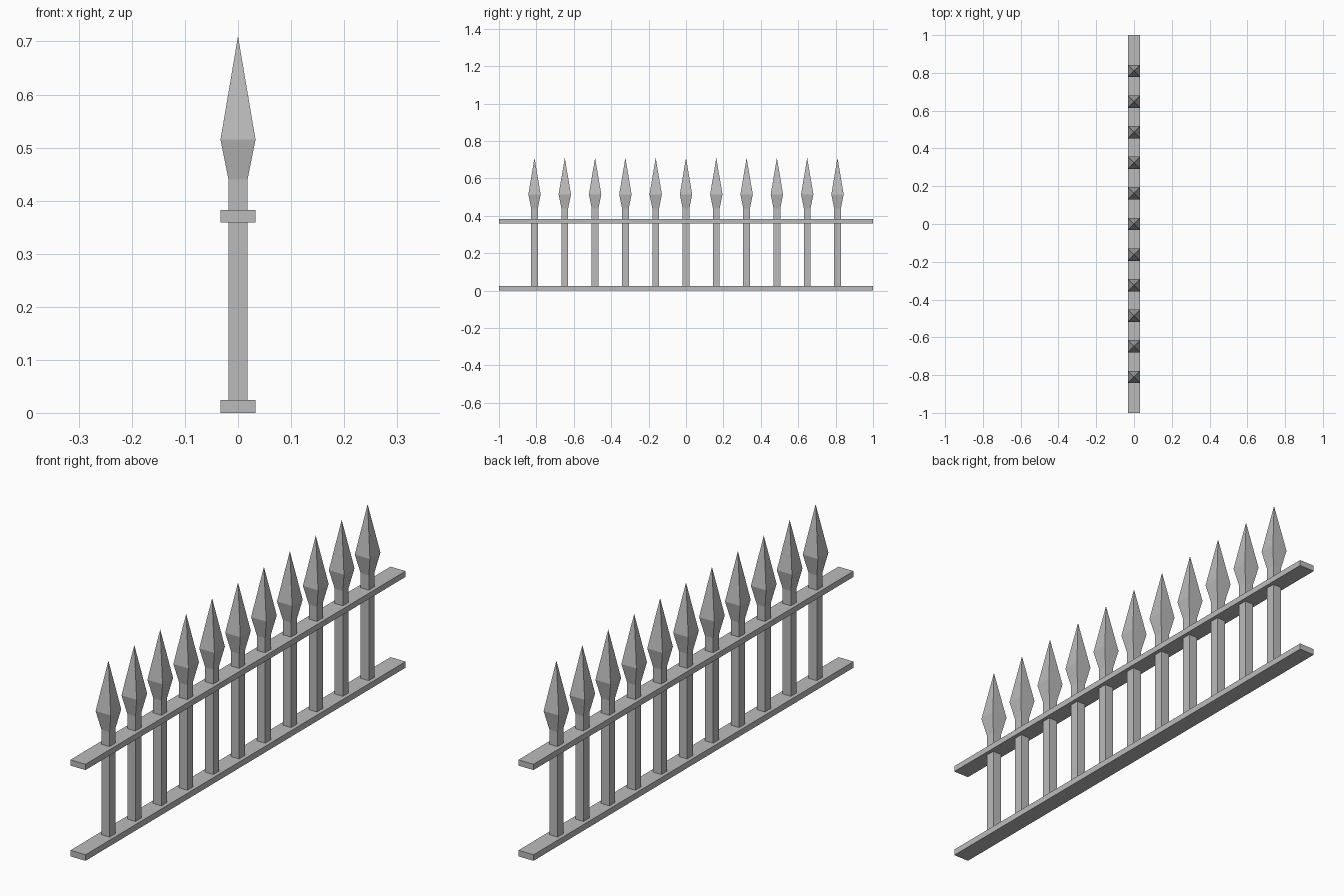
import bpy
import bmesh

cube = bpy.data.objects.get("Cube")
if cube:
    bpy.data.objects.remove(cube, do_unlink=True)

# Single iron grey
iron = bpy.data.materials.new("iron grey")
iron.use_nodes = True
GREY = (0.5, 0.5, 0.5, 1)
iron.diffuse_color = GREY
iron.node_tree.nodes["Principled BSDF"].inputs["Base Color"].default_value = GREY


def square_loft(name, profile, y=0.0, half_length=None):
    """Stack square (or long) rings of (half width, z); a zero width makes a tip."""
    bm = bmesh.new()
    rings = []
    for w, z in profile:
        ly = half_length or w
        if w == 0:
            rings.append([bm.verts.new((0, 0, z))])
        else:
            rings.append([bm.verts.new((sx * w, sy * ly, z))
                          for sx, sy in ((-1, -1), (1, -1), (1, 1), (-1, 1))])
    for a, b in zip(rings, rings[1:]):
        for i in range(4):
            j = (i + 1) % 4
            top = [b[0]] if len(b) == 1 else [b[j], b[i]]
            bm.faces.new([a[i], a[j]] + top)
    bm.faces.new(rings[0][::-1])
    if len(rings[-1]) == 4:
        bm.faces.new(rings[-1])
    bmesh.ops.recalc_face_normals(bm, faces=bm.faces)
    mesh = bpy.data.meshes.new(name)
    bm.to_mesh(mesh)
    bm.free()
    mesh.materials.append(iron)
    obj = bpy.data.objects.new(name, mesh)
    obj.location.y = y
    bpy.context.collection.objects.link(obj)
    return obj


# Horizontal rails
RAIL = 0.033
square_loft("bottom_rail", [(RAIL, 0), (RAIL, 0.024)], half_length=1)
square_loft("top_rail", [(RAIL, 0.359), (RAIL, 0.382)], half_length=1)

# Square pickets, each drawn out into a spear head
POST, HEAD = 0.018, 0.033
for i in range(11):
    square_loft(f"spear_picket_{i + 1}",
                [(POST, 0.012), (POST, 0.44), (HEAD, 0.515), (0, 0.71)],
                y=(i - 5) * 0.162)
